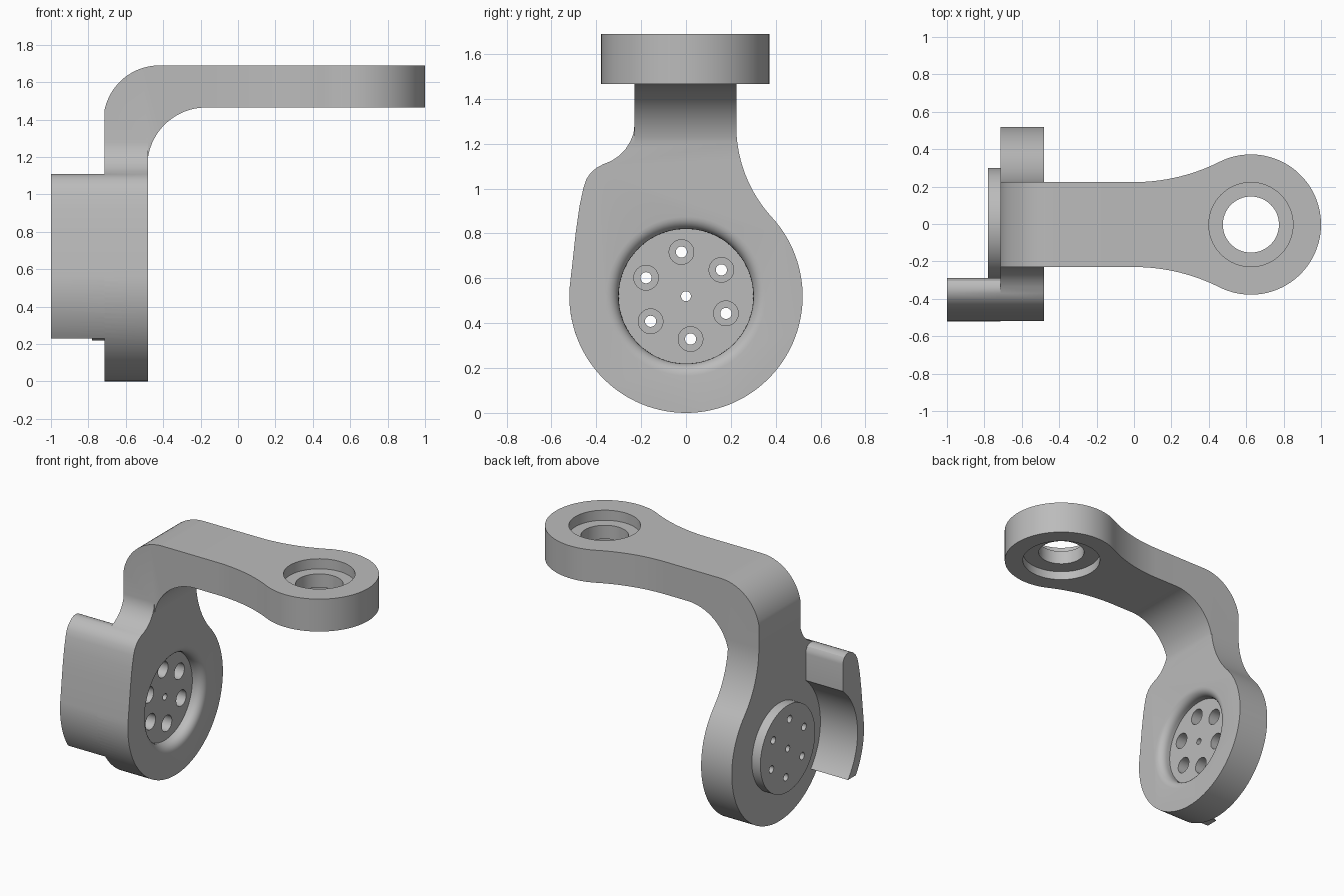
import bpy, bmesh, math

if "Cube" in bpy.data.objects:
    bpy.data.objects.remove(bpy.data.objects["Cube"])

grey = bpy.data.materials.new("plain_grey")
grey.diffuse_color = (0.5, 0.5, 0.5, 1)
grey.use_nodes = True
grey.node_tree.nodes["Principled BSDF"].inputs["Base Color"].default_value = grey.diffuse_color


def arc(cx, cy, r, a0, a1, n):
    return [(cx + r * math.cos(math.radians(a0 + (a1 - a0) * i / n)),
             cy + r * math.sin(math.radians(a0 + (a1 - a0) * i / n))) for i in range(n + 1)]


def loft(name, rings):
    """Solid through matching closed rings of 3D points."""
    bm = bmesh.new()
    vs = [[bm.verts.new(p) for p in ring] for ring in rings]
    n = len(vs[0])
    for a, b in zip(vs, vs[1:]):
        for i in range(n):
            j = (i + 1) % n
            bm.faces.new((a[i], a[j], b[j], b[i]))
    bm.faces.new(vs[0])
    bm.faces.new(vs[-1])
    bmesh.ops.recalc_face_normals(bm, faces=bm.faces)
    me = bpy.data.meshes.new(name)
    bm.to_mesh(me)
    bm.free()
    me.materials.append(grey)
    ob = bpy.data.objects.new(name, me)
    bpy.context.collection.objects.link(ob)
    return ob


PLACE = {'x': lambda u, v, d: (d, u, v),
         'y': lambda u, v, d: (u, d, v),
         'z': lambda u, v, d: (u, v, d)}


def prism(name, pts, axis, d0, d1):
    return loft(name, [[PLACE[axis](u, v, d) for u, v in pts] for d in (d0, d1)])


def cylinder(name, axis, cu, cv, r, d0, d1, n=64):
    return prism(name, arc(cu, cv, r, 0, 360, n)[:-1], axis, d0, d1)


def combine(target, other, op):
    m = target.modifiers.new("bool", 'BOOLEAN')
    m.operation, m.object, m.solver = op, other, 'EXACT'
    bpy.context.view_layer.objects.active = target
    bpy.ops.object.modifier_apply(modifier=m.name)
    bpy.data.objects.remove(other)


XB, XF = -0.715, -0.48          # back and front of the upright plate
Y0, Y1 = -0.23, 0.224           # neck and arm sides
Z0, Z1 = 1.465, 1.69            # arm underside and top
NECK = 1.28
CZ = 0.52                       # hub height

# upright plate: round hub blending into the neck
R = 0.604
t = math.degrees(math.atan2(NECK - CZ, Y1 + R))
shoulder = [(-0.234, 1.245), (-0.248, 1.21), (-0.27, 1.175), (-0.30, 1.145), (-0.335, 1.122),
            (-0.37, 1.108), (-0.40, 1.092), (-0.425, 1.07), (-0.445, 1.04), (-0.458, 1.0),
            (-0.475, 0.92), (-0.492, 0.8), (-0.505, 0.68)]
outline = (arc(0, CZ, 0.52, 175, 360 + t, 72)
           + arc(Y1 + R, NECK, R, 180 + t, 180, 14)
           + [(Y0, NECK)] + shoulder)
body = prism("bracket_arm", outline, 'x', XB, XF)

# bend from the neck to the arm
bend = ([(XB, NECK), (XF, NECK)] + arc(-0.17, 1.15, 0.315, 169.8, 90, 18)
        + [(-0.15, Z0), (-0.15, Z1)] + arc(-0.42, 1.39, 0.30, 90, 169.5, 18))
combine(body, prism("bend", bend, 'y', Y0, Y1), 'UNION')

# horizontal arm flaring into a round end
ex, ey, er = 0.625, (Y0 + Y1) / 2, 0.375
h = Y1 - ey
R = (ex * ex + h * h - er * er) / (2 * (er - h))
t = math.degrees(math.atan2(h + R, ex))
arm = ([(-0.15, Y0)] + arc(0, Y0 - R, R, 90, t, 14)
       + arc(ex, ey, er, t - 180, 180 - t, 64)[1:-1]
       + arc(0, Y1 + R, R, -t, -90, 14) + [(-0.15, Y1)])
combine(body, prism("arm", arm, 'z', Z0, Z1), 'UNION')

# curved guard behind the plate on the -y side
guard = (shoulder[5:]
         + arc(0, CZ, 0.52, 175, 213.9, 14)
         + arc(0, CZ, 0.45, 220.1, 130.1, 28)
         + [(-0.29, 1.05), (-0.294, 1.075), (-0.306, 1.095), (-0.33, 1.108)])
combine(body, prism("guard", guard, 'x', -1.0, XB), 'UNION')

# hub: raised disc at the back, recess with a rounded rim at the front
combine(body, cylinder("disc", 'x', 0, CZ, 0.30, -0.78, -0.65, 80), 'UNION')
FLOOR = -0.56
profile = [(FLOOR, 0.30), (XF - 0.055, 0.30)]
profile += [(XF - 0.055 + 0.055 * math.sin(a), 0.355 - 0.055 * math.cos(a))
            for a in [math.radians(15 * i) for i in range(1, 7)]]
profile.append((XF + 0.05, 0.355))
combine(body, loft("recess", [[(x, y, z) for y, z in arc(0, CZ, r, 0, 360, 80)[:-1]]
                              for x, r in profile]), 'DIFFERENCE')

# bolt holes: six counterbored, one plain in the centre
combine(body, cylinder("centre_hole", 'x', 0, CZ, 0.022, -0.9, -0.4, 24), 'DIFFERENCE')
for y, z in arc(0, CZ + 0.003, 0.195, 96, 396, 5):
    combine(body, cylinder("bolt_hole", 'x', y, z, 0.025, -0.9, -0.4, 24), 'DIFFERENCE')
    combine(body, cylinder("counterbore", 'x', y, z, 0.055, -0.68, -0.4, 32), 'DIFFERENCE')

# bearing seat in the arm end, recessed on both sides
for r, a, b in ((0.15, 1.3, 1.9), (0.225, Z1 - 0.07, 1.9), (0.255, 1.3, Z0 + 0.06)):
    combine(body, cylinder("bore", 'z', ex, ey, r, a, b), 'DIFFERENCE')

bpy.ops.object.select_all(action='DESELECT')
body.select_set(True)
bpy.context.view_layer.objects.active = body
bpy.ops.object.shade_smooth_by_angle(angle=math.radians(30))
